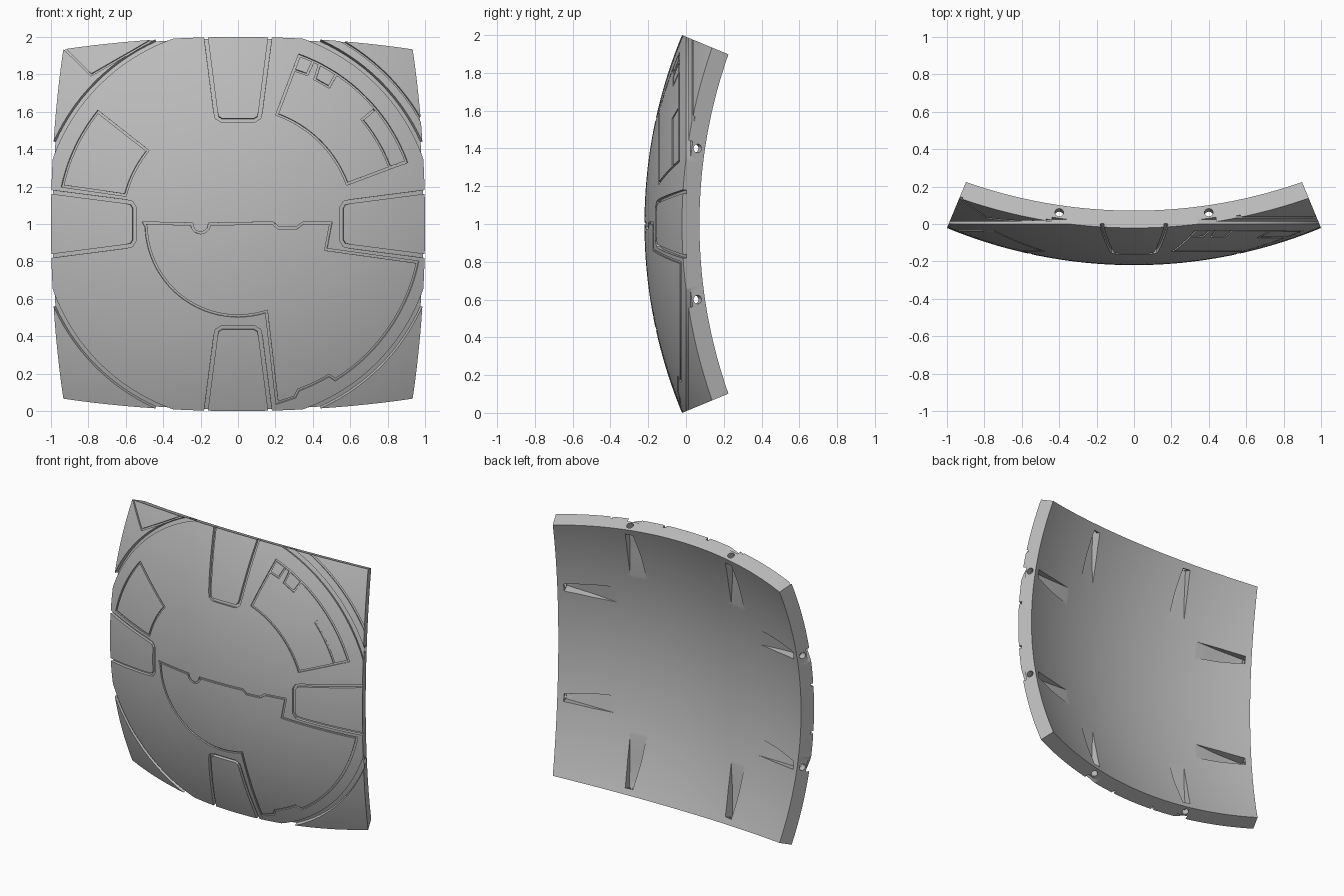
import bpy, bmesh, math
from mathutils import Vector

cube = bpy.data.objects.get("Cube")
if cube:
    bpy.data.objects.remove(cube)

HALF = math.radians(22.5)          # the panel spans 45 degrees of a sphere
R_OUT = 1 / math.sin(HALF)
R_IN = R_OUT - 0.1
CENTRE = Vector((0, R_OUT - 0.22, 1))

grey = bpy.data.materials.new("plain_grey")
grey.use_nodes = True
grey.diffuse_color = (0.5, 0.5, 0.5, 1)
grey.node_tree.nodes["Principled BSDF"].inputs["Base Color"].default_value = (0.5, 0.5, 0.5, 1)


def on_sphere(x, z, r=R_OUT):
    """Point over front coordinates x, z (from the middle), moved to radius r."""
    d = Vector((x, -math.sqrt(R_OUT ** 2 - x * x - z * z), z))
    return CENTRE + d * (r / R_OUT)


def finish(bm, name):
    bmesh.ops.recalc_face_normals(bm, faces=bm.faces)
    mesh = bpy.data.meshes.new(name)
    bm.to_mesh(mesh)
    bm.free()
    ob = bpy.data.objects.new(name, mesh)
    bpy.context.collection.objects.link(ob)
    mesh.materials.append(grey)
    return ob


def arc(radius, start, end, steps=24):
    angles = [math.radians(start + (end - start) * i / steps) for i in range(steps + 1)]
    return [(radius * math.cos(a), radius * math.sin(a)) for a in angles]


def turn(x, z, k):
    for _ in range(k):
        x, z = -z, x
    return x, z


# Spherical shell with radial side walls
def make_shell(n=56):
    bm = bmesh.new()
    for r in (R_OUT, R_IN):
        verts = bmesh.ops.create_grid(bm, x_segments=n, y_segments=n, size=1)["verts"]
        for v in verts:
            d = Vector((math.tan(v.co.x * HALF), -1, math.tan(v.co.y * HALF)))
            v.co = CENTRE + d.normalized() * r
    bmesh.ops.bridge_loops(bm, edges=[e for e in bm.edges if e.is_boundary])
    return finish(bm, "curved_panel")


# Groove cutter that follows a path over the curved face
def groove(path, width, depth, closed=True):
    pts = []
    count = len(path) if closed else len(path) - 1
    for i in range(count):
        a, b = Vector(path[i]), Vector(path[(i + 1) % len(path)])
        steps = max(1, math.ceil((b - a).length / 0.05))
        pts += [a.lerp(b, s / steps) for s in range(steps)]
    if not closed:
        pts.append(Vector(path[-1]))
    bm = bmesh.new()
    rings = []
    n = len(pts)
    for i, p in enumerate(pts):
        before = pts[i - 1] if closed or i > 0 else None
        after = pts[(i + 1) % n] if closed or i < n - 1 else None
        d1 = (p - before).normalized() if before else (after - p).normalized()
        d2 = (after - p).normalized() if after else d1
        n1, n2 = Vector((-d1.y, d1.x)), Vector((-d2.y, d2.x))
        side = (n1 + n2).normalized()
        side *= width / 2 / max(0.4, side.dot(n1))
        ring = []
        for s, r in ((-1, R_OUT - depth), (1, R_OUT - depth), (1, R_OUT + 0.02), (-1, R_OUT + 0.02)):
            q = p + side * s
            ring.append(bm.verts.new(on_sphere(q.x, q.y, r)))
        rings.append(ring)
    for i in range(n if closed else n - 1):
        a, b = rings[i], rings[(i + 1) % n]
        for j in range(4):
            k = (j + 1) % 4
            bm.faces.new((a[j], a[k], b[k], b[j]))
    if not closed:
        bm.faces.new(rings[0])
        bm.faces.new(rings[-1])
    return finish(bm, "groove_cutter")


# Tapered pocket in the back, deep near the edge and fading inwards
def pocket(offset, k):
    bm = bmesh.new()
    rings = []
    for dist, half, floor in ((0.945, 0.028, R_OUT - 0.03), (0.76, 0.05, R_OUT - 0.06), (0.58, 0.06, R_IN - 0.003)):
        corners = ((-half, floor), (half, floor), (half, R_IN - 0.06), (-half, R_IN - 0.06))
        rings.append([bm.verts.new(on_sphere(*turn(offset + w, dist, k), r)) for w, r in corners])
    for a, b in zip(rings, rings[1:]):
        for j in range(4):
            i = (j + 1) % 4
            bm.faces.new((a[j], a[i], b[i], b[j]))
    bm.faces.new(rings[0])
    bm.faces.new(rings[-1])
    return finish(bm, "pocket_cutter")


# Round bolt hole through the side wall
def bolt_hole(offset, k):
    x, z = turn(0, 1, k)
    axis = Vector((x * math.cos(HALF), math.sin(HALF), z * math.cos(HALF)))
    bm = bmesh.new()
    bmesh.ops.create_cone(bm, cap_ends=True, segments=20, radius1=0.023, radius2=0.023, depth=0.16)
    ob = finish(bm, "hole_cutter")
    ob.rotation_mode = "QUATERNION"
    ob.rotation_quaternion = axis.to_track_quat("Z", "Y")
    ob.location = on_sphere(*turn(offset, 0.985, k), R_OUT - 0.058)
    return ob


panel = make_shell()
cutters = []

# Large ring groove and the extra line in one corner
cutters.append(groove(arc(1.065, 0, 357, 119), 0.03, 0.025))
cutters.append(groove(arc(1.125, 15, 75), 0.012, 0.012, False))

# Four edge tabs
half_tab = [(0.178, 1.05), (0.12, 0.6), (0.112, 0.57), (0.088, 0.555)]
tab = half_tab + [(-x, z) for x, z in reversed(half_tab)]
for k in range(4):
    cutters.append(groove([turn(x, z, k) for x, z in tab], 0.02, 0.02, False))

# Fine panel lines
notch = [(-0.2 + x, z) for x, z in arc(0.047, 180, 360, 10)]
lower_panel = ([(-0.503, 0.005)] + notch + [(0.187, 0.005), (0.214, -0.02), (0.315, -0.02),
               (0.348, 0.005), (0.497, 0.005), (0.47, -0.136)]
               + arc(0.982, -12, -58) + arc(0.945, -59, -70, 6)
               + [(0.305, -0.925), (0.209, -0.957)] + arc(0.492, -72, -178))
lines = [
    arc(0.96, 141.3, 167.8, 12) + arc(0.622, 165.6, 141, 10),
    arc(0.96, 70, 20.3) + arc(0.622, 20.2, 70.4, 16),
    lower_panel,
]
details = [
    [(0.40, 0.866), (0.37, 0.80), (0.295, 0.826)],
    [(0.435, 0.85), (0.412, 0.775), (0.487, 0.733), (0.525, 0.80)],
    [(0.727, 0.61)] + arc(0.867, 40, 20.5, 10) + [(0.90, 0.33)],
    [(-0.975, 0.985), (-0.786, 0.797), (-0.45, 0.99)],
]
cutters += [groove(p, 0.012, 0.01) for p in lines]
cutters += [groove(p, 0.011, 0.009, False) for p in details]

# Pockets and bolt holes, two on each side
for k in range(4):
    for offset in (-0.409, 0.409):
        cutters += [pocket(offset, k), bolt_hole(offset, k)]

bpy.ops.object.select_all(action="DESELECT")
panel.select_set(True)
bpy.context.view_layer.objects.active = panel
for cutter in cutters:
    cutter.hide_render = True
    mod = panel.modifiers.new("cut", "BOOLEAN")
    mod.operation = "DIFFERENCE"
    mod.solver = "MANIFOLD"
    mod.object = cutter
    bpy.ops.object.modifier_apply(modifier=mod.name)
for cutter in cutters:
    bpy.data.objects.remove(cutter)

bpy.ops.object.shade_smooth_by_angle(angle=math.radians(25))
